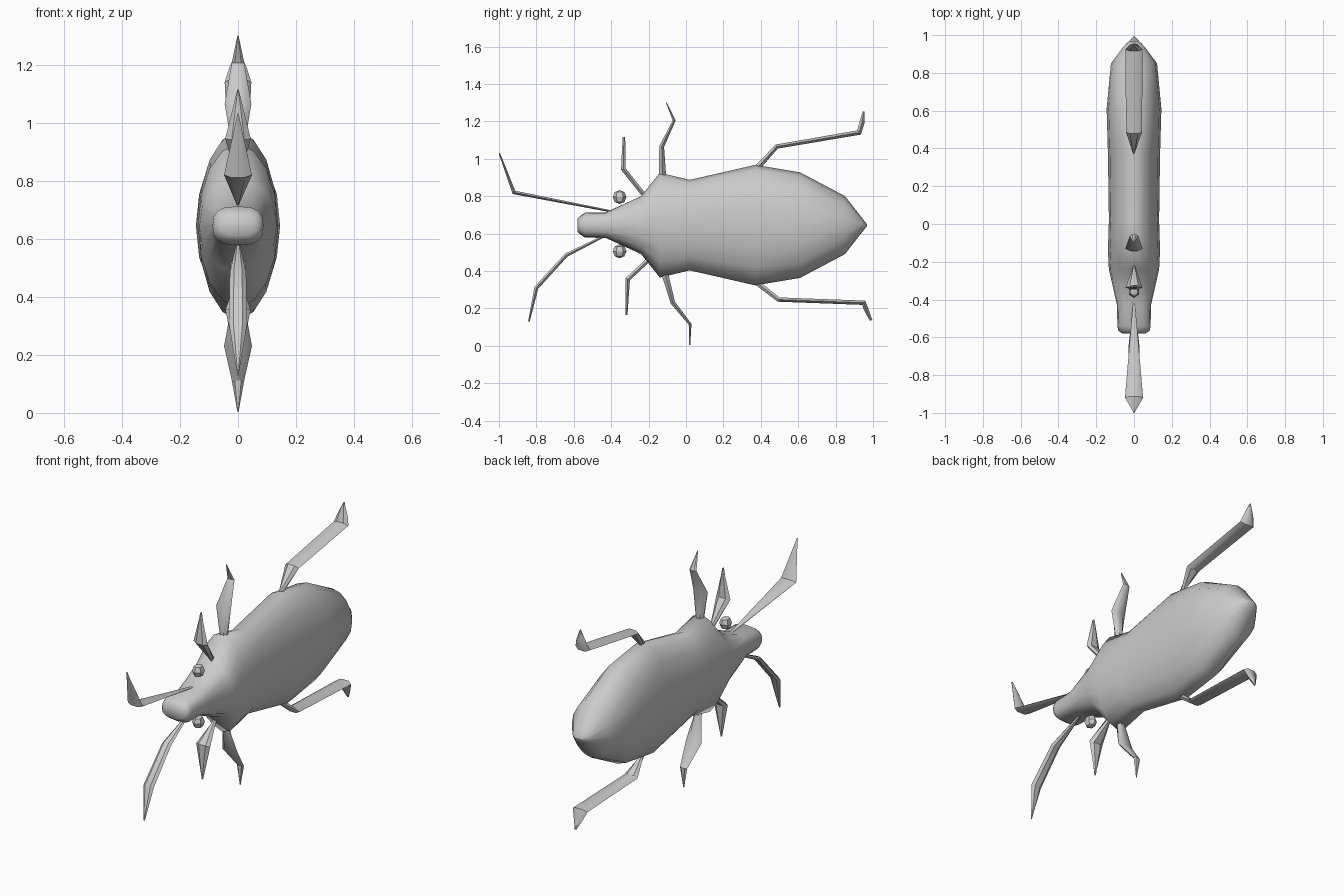
import bpy, bmesh
from math import cos, sin, pi
from mathutils import Vector

if "Cube" in bpy.data.objects:
    bpy.data.objects.remove(bpy.data.objects["Cube"])


def loft(name, path, sides, power=None, upright=False, angle=40):
    """Skin rings along a path in the YZ plane; stations are (y, z, thickness, x half-width)."""
    bm = bmesh.new()
    pts = [Vector((0, p[0], p[1])) for p in path]
    rings = []
    for i, (y, z, h, w) in enumerate(path):
        a = (pts[i] - pts[i - 1]).normalized() if i else (pts[1] - pts[0]).normalized()
        b = (pts[i + 1] - pts[i]).normalized() if i < len(pts) - 1 else a
        t = Vector((0, 1, 0)) if upright else (a + b).normalized()
        n = Vector((0, -t.z, t.y))
        e = 2 / (power[i] if power else 2)
        ring = []
        for k in range(sides):
            c, s = cos(2 * pi * k / sides), sin(2 * pi * k / sides)
            c = abs(c) ** e * (1 if c > 0 else -1)
            s = abs(s) ** e * (1 if s > 0 else -1)
            ring.append(bm.verts.new(pts[i] + Vector((w * c, 0, 0)) + n * (h * s)))
        rings.append(ring)
    for r0, r1 in zip(rings, rings[1:]):
        for k in range(sides):
            j = (k + 1) % sides
            bm.faces.new((r0[k], r0[j], r1[j], r1[k]))
    bm.faces.new(rings[0][::-1])
    bm.faces.new(rings[-1])
    bmesh.ops.recalc_face_normals(bm, faces=bm.faces)
    me = bpy.data.meshes.new(name)
    bm.to_mesh(me)
    bm.free()
    ob = bpy.data.objects.new(name, me)
    bpy.context.collection.objects.link(ob)
    smooth(ob, angle)
    return ob


def smooth(ob, angle):
    bpy.ops.object.select_all(action='DESELECT')
    ob.select_set(True)
    bpy.context.view_layer.objects.active = ob
    bpy.ops.object.shade_smooth_by_angle(angle=angle * pi / 180)


# Body with head: rounded head blending into a flat oval abdomen
Z = 0.645
body = [(-0.58, .035, .06), (-0.565, .05, .083), (-0.54, .067, .088), (-0.43, .068, .09),
        (-0.24, .155, .133), (-0.14, .28, .138), (0.02, .242, .133), (0.37, .322, .138),
        (0.61, .282, .145), (0.85, .155, .122), (0.94, .04, .055), (0.968, .004, .025)]
loft("body", [(y, Z, h, w) for y, h, w in body], 16,
     power=[2.4, 2.6, 2.8, 2.8, 2.2] + [2] * 7, upright=True, angle=70)

# Legs and antennae: thin in profile, flaring at the joints, pointed at both ends
P = .002
limbs = {
    "upper_antenna": [(-0.38, .715, .006, P), (-0.92, .82, .013, .048), (-0.998, 1.03, .004, P)],
    "lower_antenna": [(-0.41, .60, .006, P), (-0.64, .485, .012, .028),
                      (-0.80, .31, .013, .032), (-0.84, .13, .005, P)],
    "upper_front_leg": [(-0.22, .80, .014, P), (-0.335, .945, .015, .044), (-0.332, 1.115, .008, P)],
    "lower_front_leg": [(-0.19, .47, .014, P), (-0.312, .355, .015, .044), (-0.318, .165, .006, P)],
    "upper_middle_leg": [(-0.125, .88, .024, .015), (-0.13, 1.065, .015, .046),
                         (-0.063, 1.205, .009, .022), (-0.105, 1.30, .003, P)],
    "lower_middle_leg": [(-0.12, .41, .022, .015), (-0.07, .23, .014, .048),
                         (0.022, .115, .009, .022), (0.02, .003, .003, P)],
    "upper_back_leg": [(0.375, .945, .018, P), (0.485, 1.065, .014, .042),
                       (0.925, 1.14, .017, .046), (0.94, 1.19, .016, .03), (0.95, 1.252, .006, P)],
    "lower_back_leg": [(0.375, .34, .016, P), (0.495, .247, .014, .042),
                       (0.95, .23, .016, .046), (0.965, .19, .014, .03), (0.99, .135, .008, P)],
}
for name, path in limbs.items():
    loft(name, path, 6, angle=35)

# Eyes: small faceted balls beside the head
for name, z in (("upper_eye", .795), ("lower_eye", .505)):
    bpy.ops.mesh.primitive_uv_sphere_add(segments=6, ring_count=4, radius=.037, location=(0, -.355, z))
    eye = bpy.context.object
    eye.name = name
    eye.scale.x = .85
    smooth(eye, 30)
